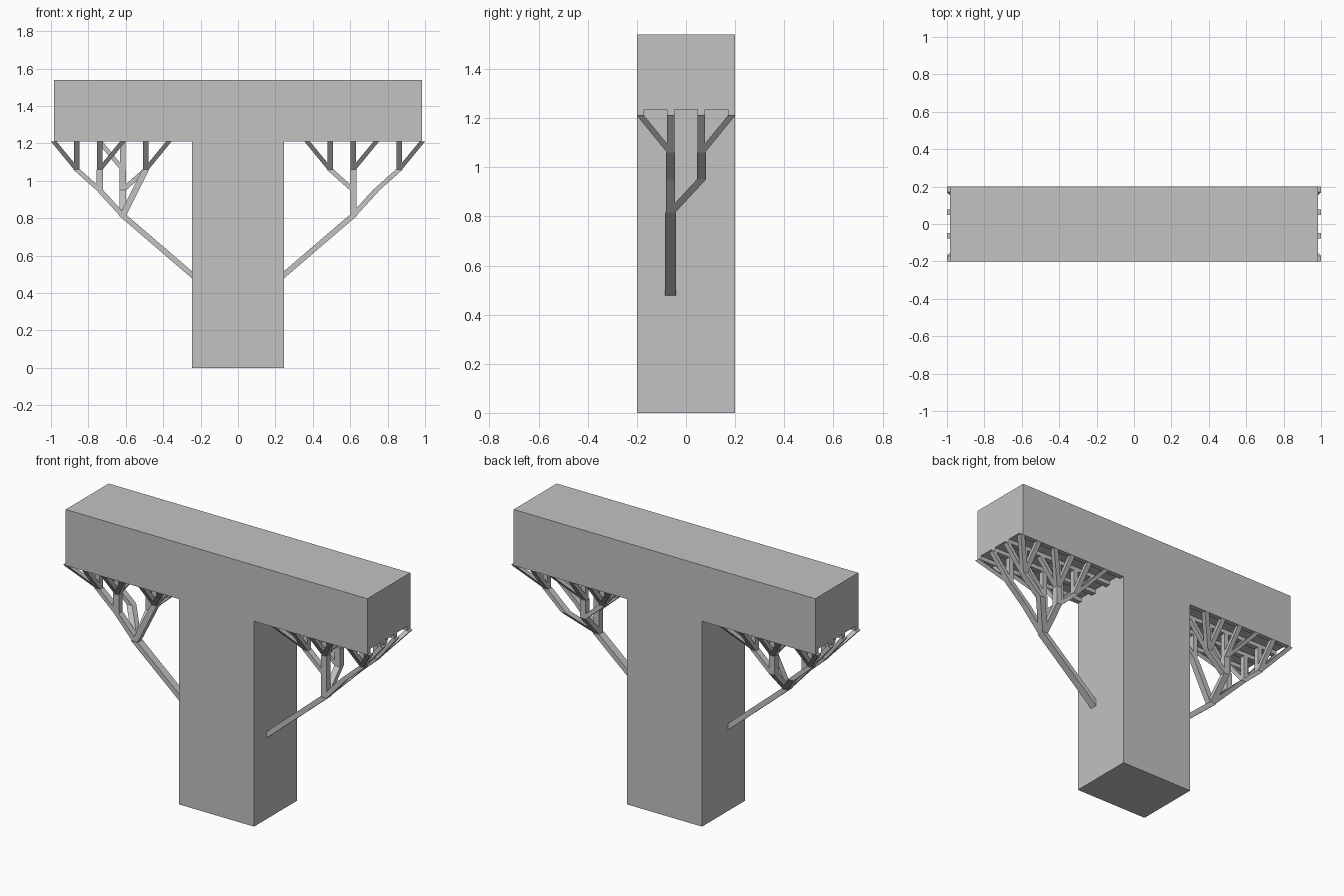
import bpy, bmesh
from mathutils import Vector

cube = bpy.data.objects.get("Cube")
if cube:
    bpy.data.objects.remove(cube, do_unlink=True)

# Single grey material
GREY = (0.54, 0.54, 0.54, 1)
mat = bpy.data.materials.new("concrete_grey")
mat.use_nodes = True
mat.diffuse_color = GREY
mat.node_tree.nodes["Principled BSDF"].inputs["Base Color"].default_value = GREY


def finish(name, bm):
    bmesh.ops.recalc_face_normals(bm, faces=bm.faces)
    me = bpy.data.meshes.new(name)
    bm.to_mesh(me)
    bm.free()
    me.materials.append(mat)
    bpy.context.collection.objects.link(bpy.data.objects.new(name, me))


def extrude_profile(name, points, depth):
    """Closed (y, z) or (x, z) outline pushed along the remaining axis."""
    bm = bmesh.new()
    face = bm.faces.new([bm.verts.new(p) for p in points])
    res = bmesh.ops.extrude_face_region(bm, geom=[face])
    moved = [v for v in res["geom"] if isinstance(v, bmesh.types.BMVert)]
    bmesh.ops.translate(bm, verts=moved, vec=depth)
    finish(name, bm)


def strut(bm, a, b, width):
    """Sheared square bar with level ends."""
    h = width / 2
    rings = [[bm.verts.new(Vector(p) + Vector((sx * h, sy * h, 0)))
              for sx, sy in ((-1, -1), (1, -1), (1, 1), (-1, 1))] for p in (a, b)]
    low, top = rings
    bm.faces.new(low[::-1])
    bm.faces.new(top)
    for i in range(4):
        j = (i + 1) % 4
        bm.faces.new((low[i], low[j], top[j], top[i]))


# Column and ribbed crossbeam
COL, END, HALF = 0.245, 0.983, 0.2
SOFFIT, RIB, TOP = 1.235, 1.21, 1.54
extrude_profile("column", [(-COL, -HALF, 0), (COL, -HALF, 0), (COL, -HALF, SOFFIT), (-COL, -HALF, SOFFIT)],
                (0, 2 * HALF, 0))

ROWS = (-0.185, -0.0625, 0.0625, 0.185)
outline = [(-END, -HALF, TOP)]
for y in ROWS:
    outline += [(-END, y - 0.015, SOFFIT), (-END, y - 0.015, RIB),
                (-END, y + 0.015, RIB), (-END, y + 0.015, SOFFIT)]
# The outer ribs are flush with the beam sides
del outline[1], outline[-1]
outline.append((-END, HALF, TOP))
extrude_profile("crossbeam", outline, (2 * END, 0, 0))

# Branching supports: columns of a regular lattice are numbered outward
X = [0.37 + 0.123 * i for i in range(6)]
Z = (0.815, 0.95, 1.06, RIB)
FRONT, BACK = ROWS[1], ROWS[2]


def tree(name, side, limbs, crowns):
    bm = bmesh.new()

    def node(i, y, level):
        return (side * X[i], y, Z[level])

    # Trunk leaning out of the column
    strut(bm, (side * 0.22, FRONT, 0.475), node(2, FRONT, 0), 0.045)
    # Limbs between lattice levels
    for (i, y, l), (j, y2, l2) in limbs:
        strut(bm, node(i, y, l), node(j, y2, l2), 0.037)
    # Four twigs on each crown reach the ribs
    for i, tip, y in crowns:
        for k in (i, tip):
            for y2 in (y, ROWS[0] if y < 0 else ROWS[3]):
                strut(bm, node(i, y, 2), node(k, y2, 3), 0.03)
    finish(name, bm)


root = (2, FRONT, 0)
# Limbs shared by both trees
shared = [(root, (3, FRONT, 1)), ((3, FRONT, 1), (4, FRONT, 2)),
          (root, (2, BACK, 1)), ((2, BACK, 1), (2, BACK, 2)), ((2, BACK, 1), (1, BACK, 2)),
          (root, (3, BACK, 1)), ((3, BACK, 1), (4, BACK, 2))]
shared_crowns = [(1, 0, FRONT), (4, 5, FRONT), (1, 0, BACK), (2, 3, BACK), (4, 5, BACK)]

tree("left_support", 1,
     shared + [(root, (2, FRONT, 1)), ((2, FRONT, 1), (2, FRONT, 2)), ((2, FRONT, 1), (1, FRONT, 2))],
     shared_crowns + [(2, 3, FRONT)])
tree("right_support", -1,
     shared + [((3, FRONT, 1), (3, FRONT, 2)), (root, (1, FRONT, 2))],
     shared_crowns + [(3, 2, FRONT)])
